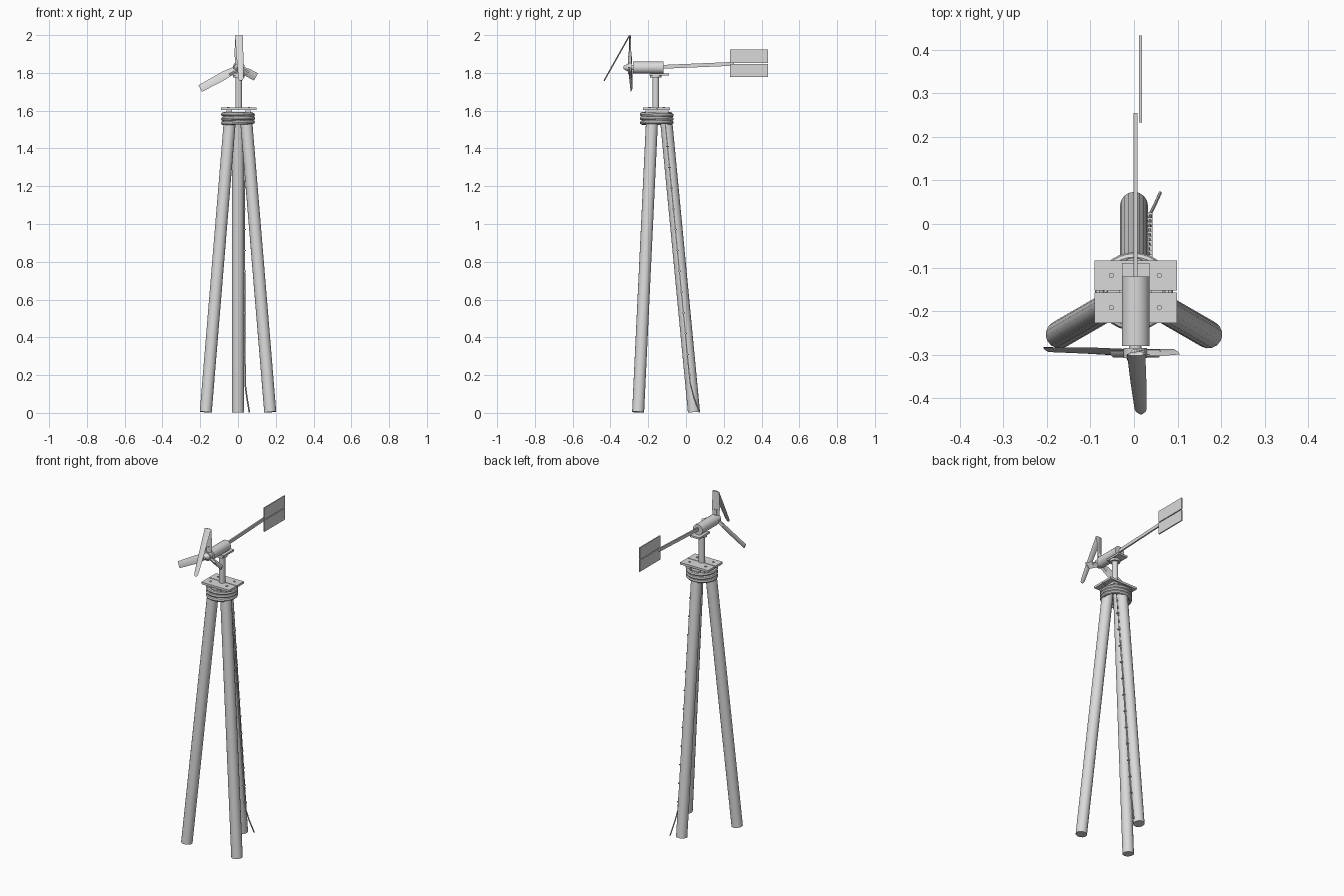
import bpy, bmesh, math
from mathutils import Vector as V

if "Cube" in bpy.data.objects:
    bpy.data.objects.remove(bpy.data.objects["Cube"])

mat = bpy.data.materials.new("plain grey")
mat.diffuse_color = (0.7, 0.7, 0.7, 1)
mat.use_nodes = True
mat.node_tree.nodes["Principled BSDF"].inputs["Base Color"].default_value = mat.diffuse_color


def finish(name, bm, smooth=True):
    bmesh.ops.recalc_face_normals(bm, faces=bm.faces)
    me = bpy.data.meshes.new(name)
    bm.to_mesh(me)
    bm.free()
    me.materials.append(mat)
    ob = bpy.data.objects.new(name, me)
    bpy.context.collection.objects.link(ob)
    if smooth:
        bpy.ops.object.select_all(action='DESELECT')
        ob.select_set(True)
        bpy.context.view_layer.objects.active = ob
        bpy.ops.object.shade_smooth_by_angle(angle=math.radians(40))
    return ob


def rod(name, a, b, r1, r2=None, n=16):
    a, b = V(a), V(b)
    bm = bmesh.new()
    bmesh.ops.create_cone(bm, cap_ends=True, segments=n, radius1=r1,
                          radius2=r1 if r2 is None else r2, depth=(b - a).length)
    q = (b - a).to_track_quat('Z', 'Y')
    for v in bm.verts:
        v.co = q @ v.co + (a + b) / 2
    return finish(name, bm)


def box(name, lo, hi, slope=0):
    bm = bmesh.new()
    bmesh.ops.create_cube(bm, size=1)
    for v in bm.verts:
        t = v.co + V((.5, .5, .5))
        v.co = V([lo[i] + (hi[i] - lo[i]) * t[i] for i in range(3)])
        v.co.z += slope * t.y
    return finish(name, bm, False)


def loft(name, rings):
    bm = bmesh.new()
    rs = [[bm.verts.new(p) for p in ring] for ring in rings]
    n = len(rs[0])
    for a, b in zip(rs, rs[1:]):
        for i in range(n):
            bm.faces.new((a[i], a[(i + 1) % n], b[(i + 1) % n], b[i]))
    bm.faces.new(rs[0])
    bm.faces.new(rs[-1])
    return finish(name, bm)


def blade(name, a, b, across, widths, thick=.008):
    # lens-shaped section swept from a to b; widths are (position, width, pitch)
    a, b = V(a), V(b)
    d = (b - a).normalized()
    w = V(across)
    w = (w - d * w.dot(d)).normalized()
    nrm = d.cross(w)
    rings = []
    for t, width, pitch in widths:
        c, s = math.cos(math.radians(pitch)), math.sin(math.radians(pitch))
        u, m = w * c + nrm * s, nrm * c - w * s
        rings.append([a.lerp(b, t) + u * x * width + m * y * thick for x, y in
                      ((-.5, 0), (-.25, .4), (.2, .5), (.5, 0), (.2, -.5), (-.25, -.4))])
    return loft(name, rings)


CY = -0.155  # tripod axis

# tripod legs
for k, name in enumerate(("back_leg", "front_left_leg", "front_right_leg")):
    an = math.radians(90 + 120 * k)
    u = V((math.cos(an), math.sin(an), 0))
    rod(name, V((0, CY, .004)) + u * .197, V((0, CY, 1.59)) + u * .046, .032)

# rope lashing around the leg tops
for k in range(3):
    R, r = .079, .011
    z0 = 1.537 + .021 * k
    bm = bmesh.new()
    n, m = 32, 8
    g = [[bm.verts.new(((R + r * math.cos(b)) * math.cos(a),
                        CY + (R + r * math.cos(b)) * math.sin(a),
                        z0 + r * math.sin(b) + .003 * math.cos(a + k)))
          for b in (j * 2 * math.pi / m for j in range(m))]
         for a in (i * 2 * math.pi / n for i in range(n))]
    for i in range(n):
        for j in range(m):
            bm.faces.new((g[i][j], g[(i + 1) % n][j],
                          g[(i + 1) % n][(j + 1) % m], g[i][(j + 1) % m]))
    finish(f"lashing_{k + 1}", bm)

# platform: two planks on cross battens, with bolts
box("front_plank", (-.091, -.227, 1.603), (.099, -.157, 1.616))
box("back_plank", (-.091, -.153, 1.603), (.099, -.084, 1.616))
for s in (-1, 1):
    box(f"batten_{s}", (.003 + s * .05 - .014, -.215, 1.588), (.003 + s * .05 + .014, -.093, 1.603))
    for y in (-.192, -.118):
        rod(f"bolt_{s}_{y}", (.003 + s * .055, y, 1.614), (.003 + s * .055, y, 1.62), .006, n=8)

# mast and swivel
rod("mast", (.004, -.16, 1.61), (.004, -.16, 1.79), .018)
rod("swivel_ring", (.004, -.16, 1.775), (.004, -.16, 1.788), .03)
box("head_board", (-.028, -.192, 1.787), (.036, -.09, 1.798))

# generator housing
rod("generator", (.004, -.28, 1.828), (.004, -.12, 1.828), .032, n=20)

# tail boom and fin boards
box("tail_boom", (-.001, -.125, 1.822), (.008, .255, 1.842), .016)
box("lower_fin", (.011, .233, 1.778), (.018, .433, 1.848))
box("upper_fin", (.011, .233, 1.853), (.018, .433, 1.925))

# rotor hub
H = V((.003, -.296, 1.828))
rod("rotor_shaft", (.003, -.305, 1.828), (.003, -.275, 1.828), .014)
rod("rotor_hub", (.003, -.307, 1.828), (.003, -.285, 1.828), .027)
rod("hub_nose", (.003, -.33, 1.828), (.003, -.306, 1.828), .008, .022)
for k in range(3):
    an = math.radians(90 + 120 * k)
    u = V((math.cos(an), 0, math.sin(an)))
    blade(f"blade_bracket_{k + 1}", H + u * .01, H + u * .06, (-u.z, 0, u.x),
          ((0, .03, 15), (1, .03, 15)), .018)

# blades: one whole, one snapped short, one folded over at its top
blade("whole_blade", H + V((-.02, .002, -.011)), (-.2, -.288, 1.717), (.5, 0, -.87),
      ((0, .036, 25), (.3, .048, 20), (1, .04, 14)))
blade("snapped_blade", H + V((.02, 0, -.011)), (.095, -.293, 1.779), (.5, 0, .87),
      ((0, .036, 25), (.4, .046, 20), (1, .046, 16)))
blade("bent_blade_stub", H + V((0, 0, .02)), (.005, -.297, 1.997), (1, 0, 0),
      ((0, .036, 25), (.3, .046, 20), (1, .042, 5)))
blade("bent_blade_tip", (.005, -.299, 1.998), (.016, -.434, 1.758), (1, 0, 0),
      ((0, .042, 0), (.5, .036, 0), (.93, .028, 0), (.98, .022, 0), (1, .012, 0)), .007)

# cable stapled to the back leg, loose at the foot
pts = [(.03, -.112, 1.55), (.037, .012, .26), (.038, .024, .15), (.046, .04, .09), (.06, .071, .003)]
loft("cable", [[V(p) + V((.004 * math.cos(a), .004 * math.sin(a), 0))
                for a in (i * math.pi / 3 for i in range(6))] for p in pts])
for k in range(12):
    z = .2 + .11 * k
    y = .024 - (z - .15) * .097
    box(f"cable_staple_{k + 1}", (.028, y - .007, z - .003), (.043, y + .007, z + .003))
